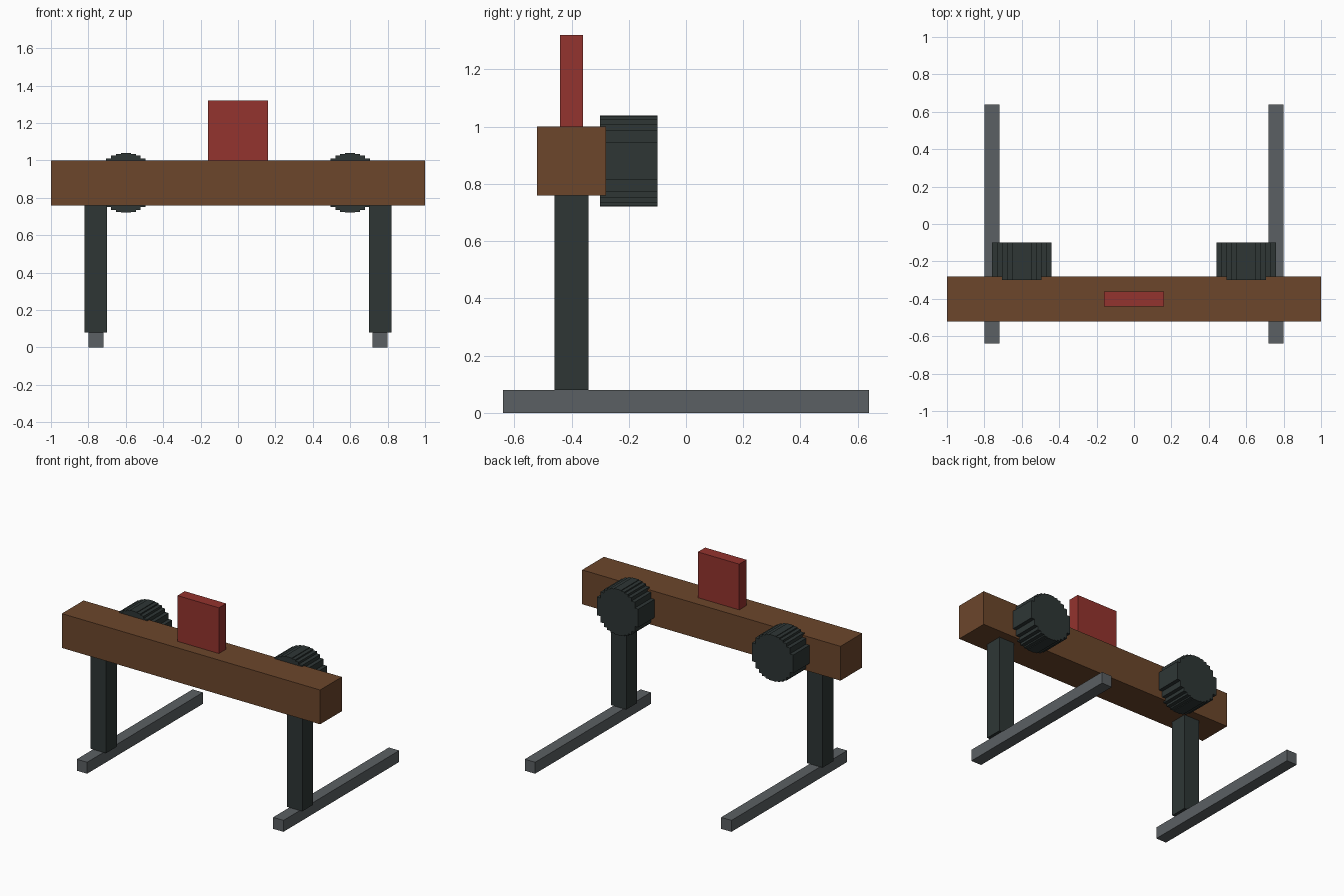
import bpy
import bmesh
import math

cube = bpy.data.objects.get("Cube")
if cube:
    bpy.data.objects.remove(cube, do_unlink=True)


def make_material(name, rgb):
    """Material from an sRGB colour given in 0-255."""
    linear = [((c / 255 + 0.055) / 1.055) ** 2.4 for c in rgb]
    mat = bpy.data.materials.new(name)
    mat.use_nodes = True
    mat.diffuse_color = (*linear, 1)
    mat.node_tree.nodes["Principled BSDF"].inputs["Base Color"].default_value = (*linear, 1)
    return mat


wood = make_material("brown wood", (108, 70, 43))
red = make_material("red paint", (148, 51, 46))
dark = make_material("dark metal", (46, 54, 53))
grey = make_material("grey metal", (91, 96, 99))


def add_object(name, bm, mat):
    bmesh.ops.recalc_face_normals(bm, faces=bm.faces)
    mesh = bpy.data.meshes.new(name)
    bm.to_mesh(mesh)
    bm.free()
    mesh.materials.append(mat)
    obj = bpy.data.objects.new(name, mesh)
    bpy.context.collection.objects.link(obj)
    return obj


def box(name, centre, size, mat):
    bm = bmesh.new()
    bmesh.ops.create_cube(bm, size=1)
    bmesh.ops.scale(bm, vec=size, verts=bm.verts)
    bmesh.ops.translate(bm, vec=centre, verts=bm.verts)
    return add_object(name, bm, mat)


def stepped_drum(name, centre, radius, depth, strips, mat):
    """Drum along y, its round outline stepped in upright strips."""
    width = 2 * radius / strips
    upper = []
    for i in range(strips):
        left = -radius + i * width
        height = math.sqrt(radius ** 2 - (left + width / 2) ** 2)
        upper += [(left, height), (left + width, height)]
    # Equal neighbours at the middle share a point
    outline = []
    for p in upper + [(x, -z) for x, z in reversed(upper)]:
        if not outline or math.dist(p, outline[-1]) > 1e-5:
            outline.append(p)
    bm = bmesh.new()
    face = bm.faces.new([bm.verts.new((x, -depth / 2, z)) for x, z in outline])
    new = bmesh.ops.extrude_face_region(bm, geom=[face])["geom"]
    moved = [v for v in new if isinstance(v, bmesh.types.BMVert)]
    bmesh.ops.translate(bm, vec=(0, depth, 0), verts=moved)
    if len(bm.faces) < len(outline) + 2:
        bm.faces.new([v for v in bm.verts if v not in moved])
    bmesh.ops.translate(bm, vec=centre, verts=bm.verts)
    return add_object(name, bm, mat)


# Cross beam and upright plate
box("cross_beam", (0, -0.4, 0.88), (2, 0.24, 0.24), wood)
box("top_plate", (0, -0.4, 1.16), (0.32, 0.08, 0.32), red)

# Paired posts, floor rails and rear drums
for side, s in (("left", 1), ("right", -1)):
    box(f"{side}_post", (s * 0.76, -0.4, 0.42), (0.12, 0.12, 0.68), dark)
    box(f"{side}_floor_rail", (s * 0.76, 0, 0.04), (0.08, 1.28, 0.08), grey)
    stepped_drum(f"{side}_drum", (s * 0.6, -0.2, 0.88), 0.16, 0.2, 12, dark)
